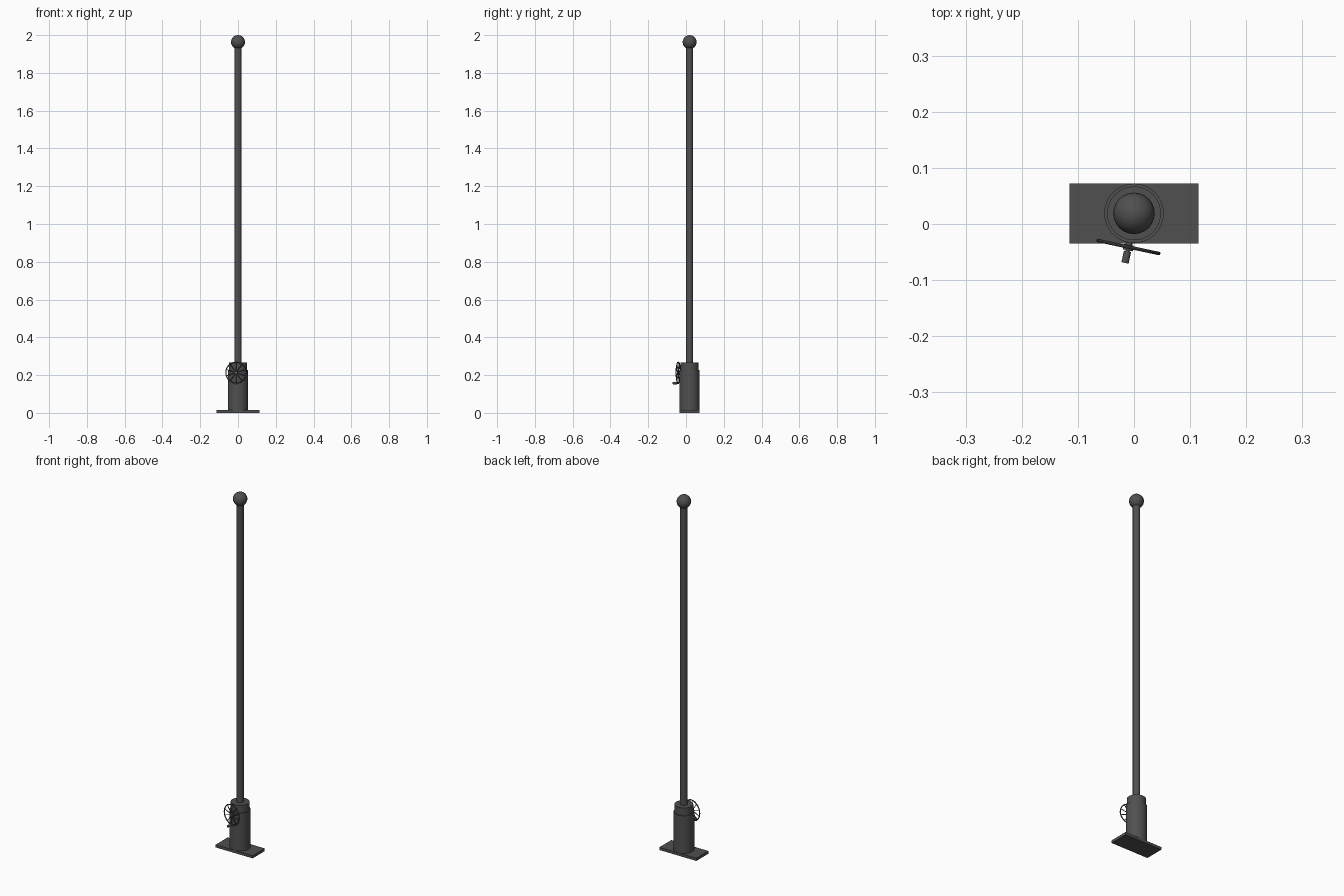
import bpy
from math import radians, pi, sin, cos
from mathutils import Vector, Matrix

if "Cube" in bpy.data.objects:
    bpy.data.objects.remove(bpy.data.objects["Cube"])

grey = bpy.data.materials.new("dark_iron")
grey.diffuse_color = (0.08, 0.08, 0.08, 1)
grey.use_nodes = True
grey.node_tree.nodes["Principled BSDF"].inputs["Base Color"].default_value = grey.diffuse_color
CY = 0.019  # y of the pole axis


def finish(name, smooth=True):
    o = bpy.context.object
    o.name = name
    o.data.materials.append(grey)
    if smooth:
        bpy.ops.object.shade_smooth_by_angle(angle=radians(35))
    return o


def rod(name, a, b, r, n=24):
    a, b = Vector(a), Vector(b)
    d = b - a
    bpy.ops.mesh.primitive_cylinder_add(
        vertices=n, radius=r, depth=d.length, location=(a + b) / 2,
        rotation=d.to_track_quat('Z', 'Y').to_euler())
    return finish(name)


# Base plate
bpy.ops.mesh.primitive_cube_add(size=1, location=(0, CY, 0.0075))
bpy.context.object.scale = (0.23, 0.107, 0.015)
finish("base_plate", False)

# Housing, collar, pole
rod("housing", (0, CY, 0.012), (0, CY, 0.226), 0.053, 32)
rod("collar", (0, CY, 0.226), (0, CY, 0.268), 0.048, 32)
rod("pole", (0, CY, 0.26), (0, CY, 1.95), 0.0185, 24)

# Ball finial
bpy.ops.mesh.primitive_uv_sphere_add(segments=24, ring_count=12, radius=0.037,
                                     location=(0, CY, 1.963))
finish("ball_finial")

# Hand wheel, built in local space: wheel plane XZ, outward is -Y
M = Matrix.Translation((-0.010, -0.041, 0.213)) @ Matrix.Rotation(radians(-12), 4, 'Z')


def at(x, y, z):
    return M @ Vector((x, y, z))


R = 0.0555
bpy.ops.mesh.primitive_torus_add(major_segments=32, minor_segments=8,
                                 major_radius=R, minor_radius=0.003)
bpy.context.object.matrix_world = M @ Matrix.Rotation(pi / 2, 4, 'X')
finish("wheel_rim")

# Spokes
N = 10
for i in range(N):
    a = 2 * pi * i / N + pi / 2
    rod(f"wheel_spoke_{i + 1}", at(0, 0, 0), at(R * cos(a), 0, R * sin(a)), 0.0022, 6)

# Axle and hub
rod("wheel_axle", at(0, 0.02, 0), at(0, -0.004, 0), 0.006, 16)
rod("wheel_hub", at(0, 0.004, 0), at(0, -0.006, 0), 0.009, 16)

# Crank handle at the bottom of the rim
rod("handle_flange", at(0, 0.003, -R), at(0, -0.012, -R), 0.004, 12)
rod("handle_grip", at(0, -0.008, -R), at(0, -0.029, -R), 0.0065, 12)
